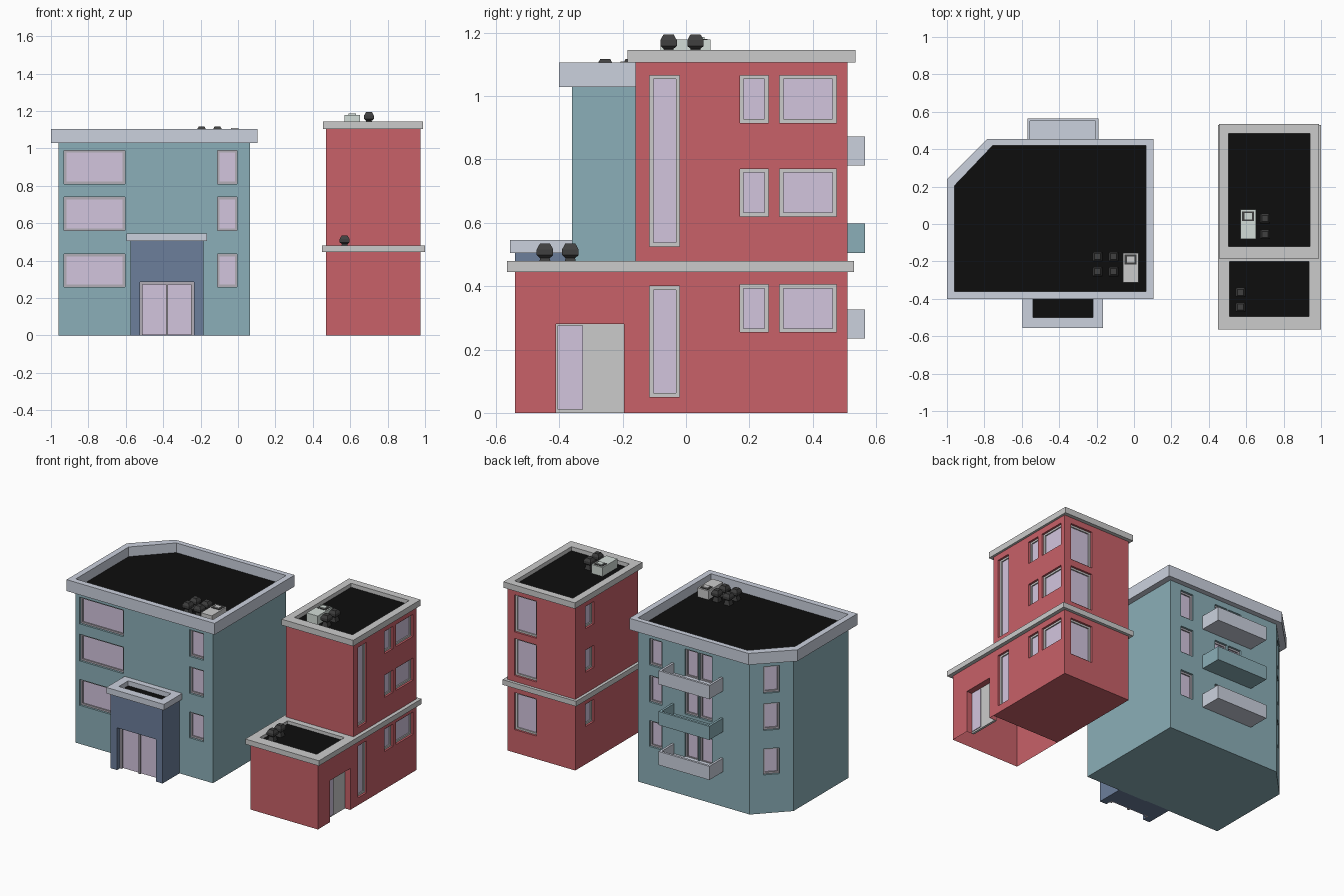
import bpy, bmesh
from mathutils import Vector

if "Cube" in bpy.data.objects:
    bpy.data.objects.remove(bpy.data.objects["Cube"])


def mat(name, r, g, b):
    m = bpy.data.materials.new(name)
    m.diffuse_color = (r, g, b, 1)
    m.use_nodes = True
    m.node_tree.nodes["Principled BSDF"].inputs["Base Color"].default_value = m.diffuse_color
    return m


TEAL = mat("teal", .26, .43, .48)
RED = mat("red", .58, .12, .14)
BLUE = mat("slate_blue", .15, .21, .33)
PALE = mat("pale_blue", .60, .64, .73)
GLASS = mat("lilac_glass", .65, .56, .73)
BLACK = mat("black_roofing", .004, .004, .004)
DARK = mat("dark_vent", .05, .05, .05)
WHITE = mat("pale_unit", .65, .72, .68)
FRAME = mat("frame_grey", .45, .42, .47)


def finish(name, bm, m=None):
    bmesh.ops.recalc_face_normals(bm, faces=bm.faces[:])
    me = bpy.data.meshes.new(name)
    bm.to_mesh(me)
    bm.free()
    ob = bpy.data.objects.new(name, me)
    bpy.context.collection.objects.link(ob)
    if m:
        me.materials.append(m)
    return ob


def loft(bm, loops, caps=True, closed=False):
    """Bridge equal-length loops of points."""
    vs = [[bm.verts.new(p) for p in l] for l in loops]
    n = len(vs[0])
    pairs = list(zip(vs, vs[1:])) + ([(vs[-1], vs[0])] if closed else [])
    for a, b in pairs:
        for i in range(n):
            j = (i + 1) % n
            bm.faces.new((a[i], a[j], b[j], b[i]))
    if caps and not closed:
        bm.faces.new(vs[0][::-1])
        bm.faces.new(vs[-1])


def lift(pts, z):
    return [(x, y, z) for x, y in pts]


def rect(x0, x1, y0, y1):
    return [(x0, y0), (x1, y0), (x1, y1), (x0, y1)]


def prism(name, pts, z0, z1, m=None):
    bm = bmesh.new()
    loft(bm, [lift(pts, z0), lift(pts, z1)])
    return finish(name, bm, m)


def parapet(name, outer, inner, z0, z1, m=None):
    bm = bmesh.new()
    loft(bm, [lift(outer, z0), lift(outer, z1), lift(inner, z1), lift(inner, z0)], closed=True)
    return finish(name, bm, m)


def wall_box(bm, p, n, u0, u1, d0, d1, z0, z1):
    """Box placed on a wall: p origin, n outward normal, u along wall, d depth."""
    p, n = Vector((*p, 0)), Vector((*n, 0)).normalized()
    t = Vector((-n.y, n.x, 0))
    loft(bm, [[p + t * u + n * d + Vector((0, 0, z)) for u, d in rect(u0, u1, d0, d1)]
              for z in (z0, z1)])


def openings(name, wall, wins, frame_mat, depth=.028, w=.012):
    """Cut recesses in a wall and fit frames and panes. wins: (p, n, u0, u1, z0, z1)."""
    cut, fr, gl = bmesh.new(), bmesh.new(), bmesh.new()
    for p, n, a, b, z0, z1 in wins:
        wall_box(cut, p, n, a, b, -depth, .05, z0 - (.02 if z0 == 0 else 0), z1)
        f = -depth - .001, -depth + .014
        wall_box(fr, p, n, a, a + w, *f, z0, z1)
        wall_box(fr, p, n, b - w, b, *f, z0, z1)
        wall_box(fr, p, n, a + w, b - w, *f, z1 - w, z1)
        wall_box(fr, p, n, a + w, b - w, *f, z0, z0 + w)
        wall_box(gl, p, n, a + w, b - w, -depth - .001, -depth + .006, z0 + w, z1 - w)
    c = finish("cutter", cut)
    c.hide_render = True
    mod = wall.modifiers.new("recess", "BOOLEAN")
    mod.operation, mod.solver, mod.object = "DIFFERENCE", "EXACT", c
    bpy.context.view_layer.objects.active = wall
    bpy.ops.object.modifier_apply(modifier=mod.name)
    bpy.data.objects.remove(c)
    finish(name + "_frames", fr, frame_mat)
    finish(name + "_panes", gl, GLASS)


def vent(i, x, y, z):
    bm = bmesh.new()
    prof = [(0, .022), (.03, .015), (.04, .026), (.058, .026), (.076, .016)]
    loft(bm, [lift(rect(x - r, x + r, y - r, y + r), z + h) for h, r in prof])
    finish(f"roof_vent_{i}", bm, DARK)


def air_unit(name, x, y, z, m):
    prism(name, rect(x - .041, x + .041, y - .08, y + .078), z, z + .06, m)
    prism(name + "_fan_well", rect(x - .032, x + .032, y + .015, y + .068), z + .055, z + .062, DARK)
    prism(name + "_fan_cap", rect(x - .02, x + .02, y + .025, y + .058), z + .06, z + .068, m)


FRONT, BACK, RIGHT, LEFT = (0, -1), (0, 1), (1, 0), (-1, 0)
ROWS = [(.26, .435), (.56, .74), (.81, .99)]

# Teal block with one chamfered corner
body = [(-.96, -.36), (.065, -.36), (.065, .42), (-.77, .42), (-.96, .225)]
outer = [(-1, -.40), (.105, -.40), (.105, .455), (-.785, .455), (-1, .24)]
inner = [(-.96, -.36), (.065, -.36), (.065, .42), (-.755, .42), (-.96, .205)]
teal = prism("teal_walls", body, 0, 1.03, TEAL)
parapet("teal_parapet", outer, inner, 1.028, 1.105, PALE)
prism("teal_roof", inner, 1.029, 1.04, BLACK)
wins = []
for z0, z1 in ROWS:
    wins.append(((0, -.36), FRONT, -.93, -.605, z0, z1))
    wins.append(((0, -.36), FRONT, -.11, -.005, z0, z1))
    wins.append(((0, .42), BACK, .02, .115, z0, z1))
    wins.append(((0, .42), BACK, .285, .383, z0 - .01, z1))
    wins.append(((0, .42), BACK, .393, .49, z0 - .01, z1))
    wins.append(((-.865, .3225), (-.195, .19), -.05, .05, z0, z1))
openings("teal_window", teal, wins, FRAME)

# Balconies
for i, (z, m) in enumerate([(.235, PALE), (.505, TEAL), (.78, PALE)]):
    bm = bmesh.new()
    for r, h in [((-.57, -.19, .41, .565), .025), ((-.57, -.555, .41, .55), .092),
                 ((-.205, -.19, .41, .55), .092), ((-.57, -.19, .55, .565), .092)]:
        loft(bm, [lift(rect(*r), z + (.025 if h > .03 else 0)), lift(rect(*r), z + h)])
    finish(f"balcony_{i}", bm, m)

# Entrance porch
porch = prism("entrance_porch", rect(-.575, -.185, -.54, -.355), 0, .507, BLUE)
parapet("porch_parapet", rect(-.595, -.165, -.555, -.355), rect(-.54, -.22, -.50, -.40), .505, .545, PALE)
prism("porch_roof", rect(-.545, -.215, -.505, -.395), .506, .512, BLACK)
bm = bmesh.new()
wall_box(bm, (0, -.54), FRONT, -.525, -.235, -.05, .05, -.02, .285)
cut = finish("cutter", bm)
mod = porch.modifiers.new("recess", "BOOLEAN")
mod.object, mod.solver = cut, "EXACT"
bpy.context.view_layer.objects.active = porch
bpy.ops.object.modifier_apply(modifier=mod.name)
bpy.data.objects.remove(cut)
bm = bmesh.new()
for a, b, z0 in [(-.525, -.51, 0), (-.386, -.374, 0), (-.25, -.235, 0), (-.525, -.235, .272)]:
    wall_box(bm, (0, -.54), FRONT, a, b, -.051, -.03, z0, .285)
finish("entrance_door_frame", bm, FRAME)
bm = bmesh.new()
for a, b in [(-.51, -.386), (-.374, -.25)]:
    wall_box(bm, (0, -.54), FRONT, a, b, -.051, -.04, .003, .272)
finish("entrance_doors", bm, GLASS)

# Red tower
tower = prism("red_tower", rect(.47, .975, -.16, .51), 0, 1.107, RED)
wins = [((.975, 0), RIGHT, -.115, -.02, .05, .40), ((.975, 0), RIGHT, -.115, -.02, .525, 1.065)]
for z0, z1 in [(.255, .405), (.62, .77), (.915, 1.065)]:
    wins.append(((.975, 0), RIGHT, .17, .26, z0, z1))
    wins.append(((.975, 0), RIGHT, .295, .475, z0, z1))
    wins.append(((.47, 0), LEFT, -.40, -.31, z0, z1))
    wins.append(((0, .51), BACK, -.925, -.76, z1 - .25, z1))
openings("red_window", tower, wins, None)
upper = rect(.505, .94, -.12, .485)
parapet("tower_parapet", rect(.455, .99, -.185, .535), upper, 1.105, 1.145)
prism("tower_roof", upper, 1.105, 1.118, BLACK)

# Red front annex, open underneath, with side door
annex = prism("red_annex", rect(.47, .975, -.54, -.16), 0, .447, RED)
bm = bmesh.new()
wall_box(bm, (.975, 0), RIGHT, -.41, -.195, -.05, .05, -.02, .28)
cut = finish("cutter", bm)
mod = annex.modifiers.new("recess", "BOOLEAN")
mod.object, mod.solver = cut, "EXACT"
bpy.context.view_layer.objects.active = annex
bpy.ops.object.modifier_apply(modifier=mod.name)
bpy.data.objects.remove(cut)
bm = bmesh.new()
bm.from_mesh(annex.data)
floor = [f for f in bm.faces if all(v.co.z < .001 for v in f.verts)]
bmesh.ops.delete(bm, geom=floor, context="FACES")
bm.to_mesh(annex.data)
bm.free()
bm = bmesh.new()
wall_box(bm, (.975, 0), RIGHT, -.41, -.195, -.055, -.04, 0, .28)
finish("side_door_panel", bm)
bm = bmesh.new()
wall_box(bm, (.975, 0), RIGHT, -.405, -.325, -.05, -.035, .01, .275)
finish("side_door_pane", bm, GLASS)

# Ledge round the whole red building, holding the annex roof
parapet("red_ledge", rect(.45, 1, -.565, .53), rect(.51, .935, -.495, .45), .445, .48)
prism("annex_back_curb", rect(.50, .945, -.20, -.15), .445, .48)
prism("annex_roof", rect(.505, .94, -.50, -.19), .446, .458, BLACK)

# Roof equipment
spots = [(x, y, 1.04) for x in (-.195, -.11) for y in (-.175, -.255)]
spots += [(.57, y, .458) for y in (-.365, -.445)] + [(.70, y, 1.118) for y in (.03, -.055)]
for i, s in enumerate(spots):
    vent(i, *s)
air_unit("teal_air_unit", -.018, -.232, 1.04, None)
air_unit("red_air_unit", .61, 0, 1.118, WHITE)
